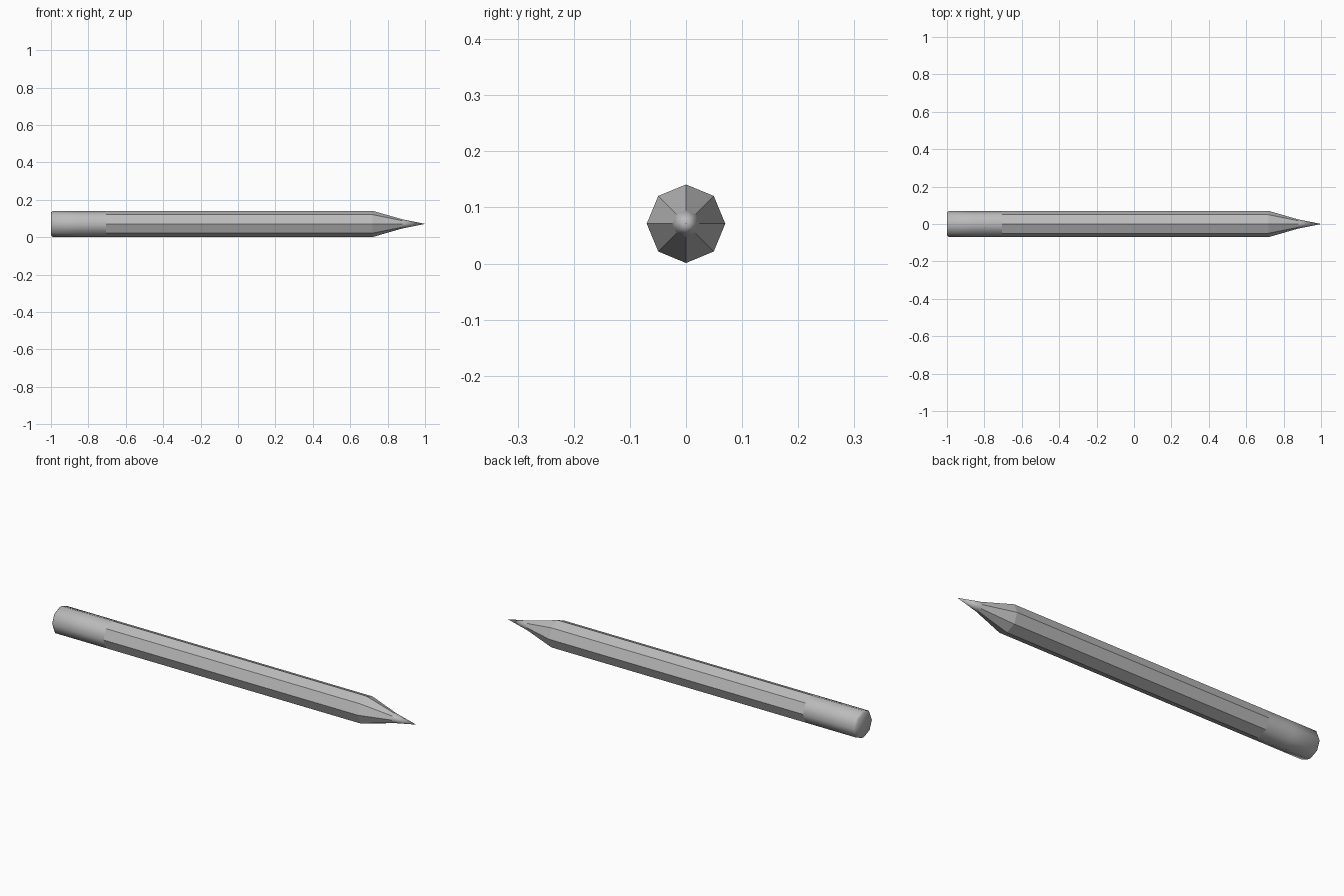
import bpy, bmesh
from math import cos, sin, tau

if "Cube" in bpy.data.objects:
    bpy.data.objects.remove(bpy.data.objects["Cube"])

SIDES, RADIUS, AXIS_Z = 8, 0.07, 0.071

grey = bpy.data.materials.new("plain grey")
grey.use_nodes = True
grey.diffuse_color = (0.5, 0.5, 0.5, 1)
grey.node_tree.nodes["Principled BSDF"].inputs["Base Color"].default_value = (0.5, 0.5, 0.5, 1)


def lathe(name, profile, smooth, cap_start=False):
    """Eight-sided part along x from (x, radius) pairs; zero radius is a point."""
    bm = bmesh.new()
    rings = []
    for x, r in profile:
        count = SIDES if r else 1
        rings.append([bm.verts.new((x, r * sin(tau * i / SIDES), AXIS_Z + r * cos(tau * i / SIDES)))
                      for i in range(count)])
    for a, b in zip(rings, rings[1:]):
        for i in range(SIDES):
            j = (i + 1) % SIDES
            bm.faces.new((a[i], a[j], b[j], b[i]) if len(b) > 1 else (a[i], a[j], b[0]))
    if cap_start:
        bm.faces.new(rings[0])
    bmesh.ops.recalc_face_normals(bm, faces=bm.faces)
    # Open shells: make sure the sides face away from the axis
    side = bm.faces[0]
    centre = side.calc_center_median()
    if side.normal.y * centre.y + side.normal.z * (centre.z - AXIS_Z) < 0:
        bmesh.ops.reverse_faces(bm, faces=bm.faces)
    for f in bm.faces:
        f.smooth = smooth
    mesh = bpy.data.meshes.new(name)
    bm.to_mesh(mesh)
    bm.free()
    mesh.materials.append(grey)
    obj = bpy.data.objects.new(name, mesh)
    bpy.context.collection.objects.link(obj)
    return obj


# Rounded eraser end
lathe("eraser", [(-1, 0.061), (-0.99, RADIUS), (-0.85, RADIUS), (-0.705, RADIUS)], True, True)
# Faceted barrel and sharpened wood
lathe("barrel", [(-0.705, RADIUS), (0.72, RADIUS)], False)
lathe("sharpened_wood", [(0.72, RADIUS), (0.88, 0.024)], False)
# Lead point
lathe("lead_tip", [(0.88, 0.024), (1, 0)], True)
